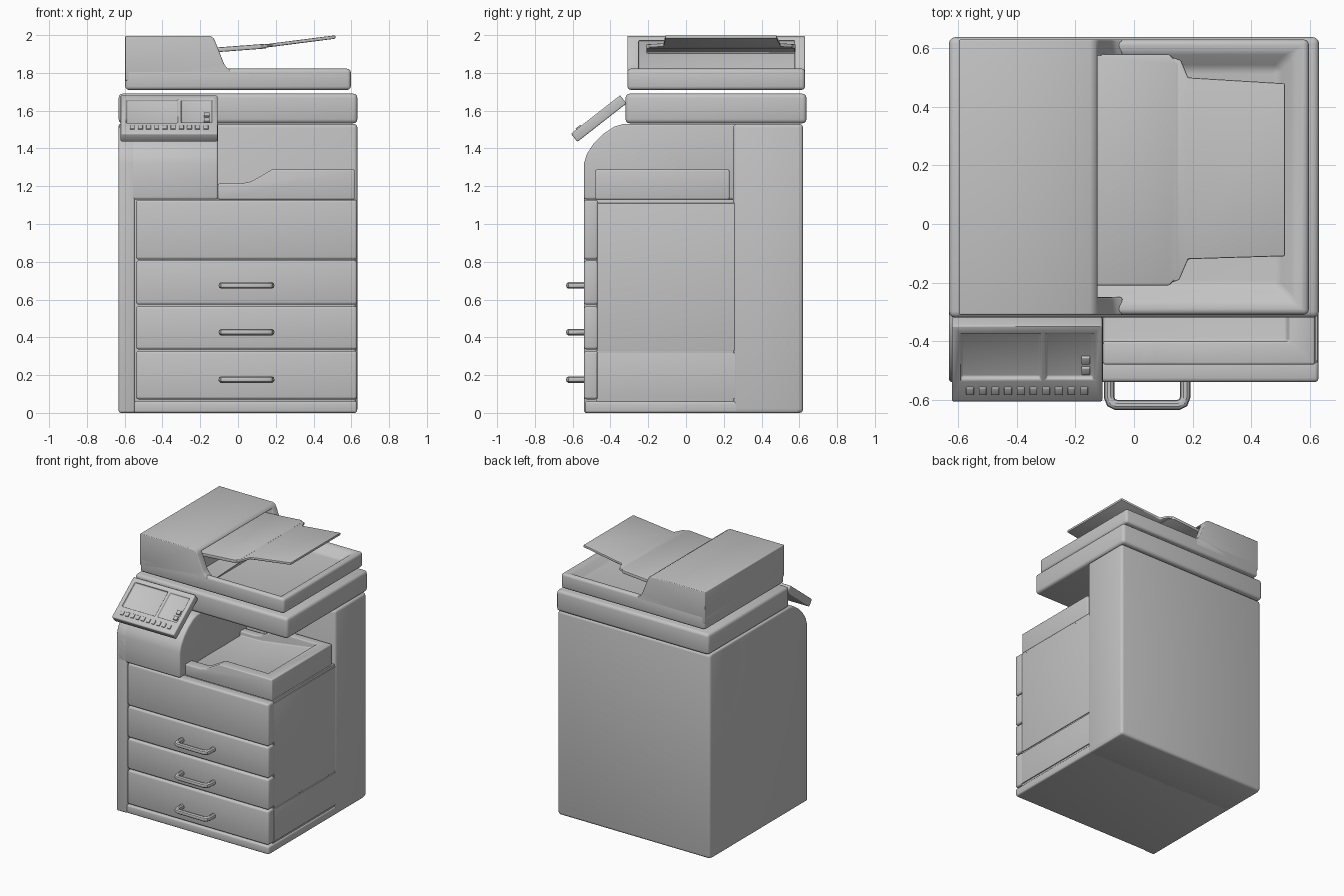
import bpy, bmesh, math
from mathutils import Matrix, Vector

if "Cube" in bpy.data.objects:
    bpy.data.objects.remove(bpy.data.objects["Cube"])

shell = bpy.data.materials.new("light grey plastic")
shell.diffuse_color = (0.55, 0.55, 0.55, 1)
shell.use_nodes = True
shell.node_tree.nodes["Principled BSDF"].inputs["Base Color"].default_value = shell.diffuse_color


def make(name, bm):
    bmesh.ops.recalc_face_normals(bm, faces=bm.faces)
    me = bpy.data.meshes.new(name)
    bm.to_mesh(me)
    bm.free()
    ob = bpy.data.objects.new(name, me)
    bpy.context.collection.objects.link(ob)
    me.materials.append(shell)
    return ob


def finish(ob, bevel=0.0, cutters=(), segments=3):
    """Cut, round the edges and smooth."""
    for c in cutters:
        m = ob.modifiers.new("cut", 'BOOLEAN')
        m.operation, m.object, m.solver = 'DIFFERENCE', c, 'EXACT'
    if bevel:
        m = ob.modifiers.new("round", 'BEVEL')
        m.width, m.segments, m.limit_method = bevel, segments, 'ANGLE'
        m.angle_limit = math.radians(35)
    bpy.ops.object.select_all(action='DESELECT')
    bpy.context.view_layer.objects.active = ob
    ob.select_set(True)
    bpy.ops.object.convert(target='MESH')
    bpy.ops.object.shade_smooth_by_angle(angle=math.radians(35))
    for c in cutters:
        bpy.data.objects.remove(c)
    return ob


def box_raw(name, x, y, z, taper=0.0):
    """Box from ranges; taper shrinks the bottom face on every side."""
    bm = bmesh.new()
    bmesh.ops.create_cube(bm, size=1)
    for v in bm.verts:
        low = v.co.z < 0
        s = [1 if c > 0 else 0 for c in v.co]
        t = taper if low else 0
        v.co = (x[s[0]] + (-t if s[0] else t), y[s[1]] + (-t if s[1] else t), z[s[2]])
    return make(name, bm)


def box(name, x, y, z, bevel=0.012):
    return finish(box_raw(name, x, y, z), bevel)


def prism_raw(name, pts, axis, a, b):
    """Extrude a 2D outline along x or y from a to b."""
    bm = bmesh.new()
    place = (lambda p, t: (t, p[0], p[1])) if axis == 'x' else (lambda p, t: (p[0], t, p[1]))
    f = bm.faces.new([bm.verts.new(place(p, a)) for p in pts])
    r = bmesh.ops.extrude_face_region(bm, geom=[f])
    d = Vector((b - a, 0, 0)) if axis == 'x' else Vector((0, b - a, 0))
    bmesh.ops.translate(bm, vec=d, verts=[v for v in r['geom'] if isinstance(v, bmesh.types.BMVert)])
    return make(name, bm)


def plate(name, outline, height, thick, bevel):
    """Thin plate from a top outline whose height follows x."""
    bm = bmesh.new()
    f = bm.faces.new([bm.verts.new((x, y, height(x))) for x, y in outline])
    r = bmesh.ops.extrude_face_region(bm, geom=[f])
    bmesh.ops.translate(bm, vec=(0, 0, thick), verts=[v for v in r['geom'] if isinstance(v, bmesh.types.BMVert)])
    return finish(make(name, bm), bevel, segments=2)


# cabinet body
box("cabinet_core", (-0.62, 0.622), (-0.475, 0.60), (0.01, 1.13), 0.004)
box("rear_column", (-0.632, 0.632), (0.25, 0.62), (0, 1.53), 0.02)
box("base_plinth", (-0.632, 0.63), (-0.535, 0.60), (0, 0.062), 0.012)
side = [(-0.54, 0), (0.60, 0), (0.60, 1.53), (-0.33, 1.53), (-0.38, 1.515),
        (-0.44, 1.475), (-0.49, 1.425), (-0.525, 1.37), (-0.54, 1.32)]
finish(prism_raw("left_side_column", side, 'x', -0.632, -0.545), 0.012)
upper = [(-0.54, 1.13), (0.30, 1.13)] + [(0.30, 1.53)] + side[3:]
finish(prism_raw("upper_left_housing", upper, 'x', -0.625, -0.105), 0.012)

# side panels on the right
box("side_door", (0.60, 0.627), (-0.47, 0.525), (0.33, 1.11), 0.002)
box("lower_side_panel", (0.60, 0.629), (-0.47, 0.525), (0.075, 0.318), 0.002)

# front door and drawers
box("front_door", (-0.54, 0.63), (-0.54, -0.465), (0.812, 1.128), 0.014)
for i, (lo, hi) in enumerate([(0.573, 0.806), (0.336, 0.565), (0.072, 0.328)]):
    box(f"drawer_{i + 1}", (-0.54, 0.63), (-0.54, -0.465), (lo, hi), 0.014)

# drawer handles: rounded U bars
for i, z in enumerate((0.675, 0.427, 0.176)):
    cu = bpy.data.curves.new(f"drawer_handle_{i + 1}", 'CURVE')
    cu.dimensions = '3D'
    cu.bevel_depth, cu.bevel_resolution, cu.use_fill_caps = 0.018, 3, True
    sp = cu.splines.new('POLY')
    path = [(-0.085, -0.53), (-0.085, -0.59), (-0.078, -0.61), (-0.06, -0.618)]
    path += [(0.09 - x, y) for x, y in reversed(path)]
    sp.points.add(len(path) - 1)
    for p, (x, y) in zip(sp.points, path):
        p.co = (x, y, z, 1)
    ob = bpy.data.objects.new(cu.name, cu)
    bpy.context.collection.objects.link(ob)
    cu.materials.append(shell)
    finish(ob)

# paper output tray with sloped hollow
out = [(-0.105, 1.13), (0.618, 1.13), (0.618, 1.288), (0.18, 1.288), (0.07, 1.225), (0.02, 1.215), (-0.105, 1.215)]
tray = prism_raw("output_tray", out, 'y', -0.48, 0.23)
hollow = prism_raw("tray_cutter", [(-0.2, 1.18), (0.08, 1.185), (0.52, 1.25), (0.55, 1.35), (-0.2, 1.35)],
                   'y', -0.40, 0.17)
hollow.hide_render = True
finish(tray, 0.008, [hollow])

# scanner bed
box("scanner_bed", (-0.632, 0.632), (-0.32, 0.638), (1.533, 1.69), 0.022)

# lid with shallow dish
lid = box_raw("scanner_lid", (-0.597, 0.597), (-0.31, 0.63), (1.71, 1.822))
dish = box_raw("lid_cutter", (-0.25, 0.56), (-0.28, 0.60), (1.765, 1.83), 0.07)
dish.hide_render = True
finish(lid, 0.018, [dish])

# document feeder head with open mouth on its right
head = [(-0.597, 1.76), (-0.597, 1.996), (-0.15, 1.996), (-0.13, 1.985), (-0.12, 1.965),
        (-0.075, 1.85), (-0.06, 1.828), (-0.04, 1.815), (-0.04, 1.76)]
feeder = prism_raw("document_feeder", head, 'y', -0.31, 0.63)
mouth = box_raw("mouth_cutter", (-0.19, 0.1), (-0.25, 0.575), (1.767, 1.97))
mouth.hide_render = True
finish(feeder, 0.012, [mouth])

# document tray in two steps
plate("document_tray_inner", [(-0.24, -0.21), (0.12, -0.21), (0.15, -0.18), (0.15, 0.55), (0.12, 0.58), (-0.24, 0.58)],
      lambda x: 1.918 + 0.075 * x, 0.025, 0.006)
plate("document_tray_outer", [(0.13, -0.20), (0.155, -0.19), (0.185, -0.12), (0.515, -0.11), (0.515, 0.48),
                              (0.185, 0.50), (0.16, 0.56), (0.13, 0.57)],
      lambda x: 1.933 + 0.128 * (x - 0.14), 0.018, 0.005)

# tilted control panel
tilt = Matrix.Translation((-0.365, -0.462, 1.558)) @ Matrix.Rotation(math.radians(38), 4, 'X')
panel = box_raw("control_panel", (-0.257, 0.257), (-0.165, 0.165), (-0.0275, 0.0275))
screens = [box_raw("screen_cutter", x, (-0.065, 0.13), (0.013, 0.05)) for x in ((-0.225, 0.045), (0.065, 0.225))]
for c in screens:
    c.hide_render = True
finish(panel, 0.008, screens).matrix_world = tilt
for i in range(10):
    x = -0.195 + i * 0.0433
    box(f"panel_button_{i + 1}", (x - 0.013, x + 0.013), (-0.13, -0.098), (0.02, 0.034), 0.003).matrix_world = tilt
for i in range(2):
    y = -0.05 + i * 0.045
    box(f"side_key_{i + 1}", (0.185, 0.215), (y, y + 0.03), (0.005, 0.024), 0.003).matrix_world = tilt
